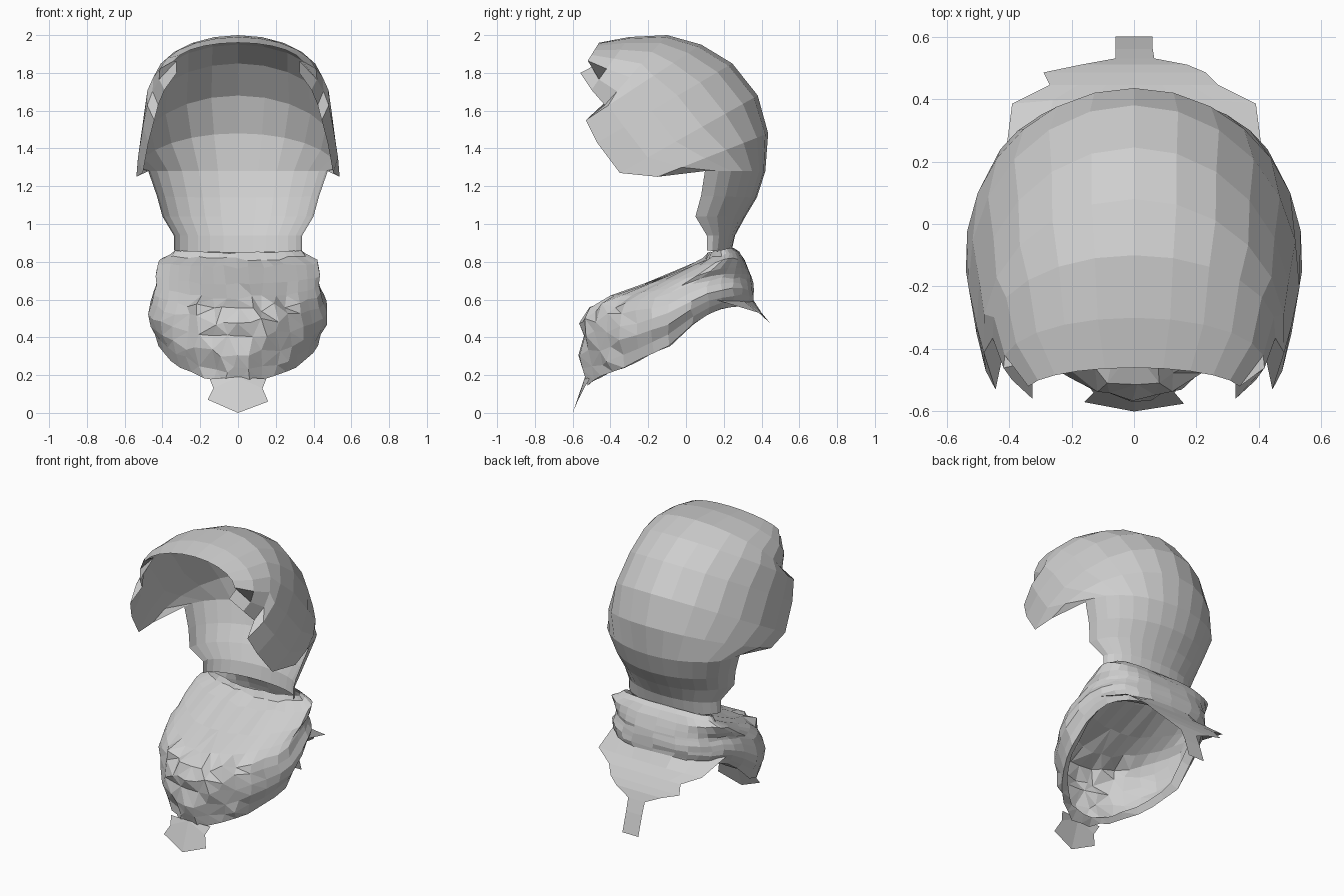
import bpy, bmesh, math, random

if "Cube" in bpy.data.objects:
    bpy.data.objects.remove(bpy.data.objects["Cube"])

random.seed(4)
cloth = bpy.data.materials.new("grey_cloth")
cloth.diffuse_color = (0.62, 0.62, 0.62, 1)
cloth.use_nodes = True
cloth.node_tree.nodes["Principled BSDF"].inputs["Base Color"].default_value = cloth.diffuse_color


def make(name, verts, faces):
    mesh = bpy.data.meshes.new(name)
    mesh.from_pydata(verts, [], faces)
    mesh.materials.append(cloth)
    bm = bmesh.new()
    bm.from_mesh(mesh)
    bmesh.ops.remove_doubles(bm, verts=bm.verts, dist=0.0005)
    bmesh.ops.recalc_face_normals(bm, faces=bm.faces)
    bm.to_mesh(mesh)
    bm.free()
    ob = bpy.data.objects.new(name, mesh)
    bpy.context.collection.objects.link(ob)
    return ob


def grid(name, rows, closed=False):
    n = len(rows[0])
    verts = [p for r in rows for p in r]
    faces = []
    for i in range(len(rows) - 1):
        for j in range(n if closed else n - 1):
            k = (j + 1) % n
            faces.append((i*n + j, i*n + k, (i+1)*n + k, (i+1)*n + j))
    return make(name, verts, faces)


# Hood: arches from the centre line to the torn edge
# centre y, z | edge y, z | widest half-width | end angle
arches = [
    (.24, .85, .11, .86, .34, 90), (.26, .94, .11, .94, .34, 90),
    (.315, 1.04, .05, 1.04, .40, 90), (.375, 1.14, .08, 1.15, .43, 90),
    (.42, 1.28, .10, 1.28, .475, 90), (.435, 1.48, -.15, 1.25, .54, 95),
    (.38, 1.68, -.35, 1.27, .53, 108), (.245, 1.85, -.47, 1.43, .505, 110),
    (.08, 1.95, -.53, 1.55, .485, 114), (-.10, 2.0, -.43, 1.63, .455, 112),
    (-.30, 1.99, -.50, 1.71, .42, 112), (-.46, 1.96, -.56, 1.80, .345, 110),
]
SEG = 7
rows = []
for y0, z0, y1, z1, w, end in arches:
    row = []
    for j in range(-SEG, SEG + 1):
        a = math.radians(end) * j / SEG
        t = (1 - math.cos(a)) / (1 - math.cos(math.radians(end)))
        row.append((w * math.sin(a), y0 + (y1 - y0) * t, z0 + (z1 - z0) * t))
    rows.append(row)
# notch beside the brow tooth
for j in (1, 2 * SEG - 1):
    x, y, z = rows[-1][j]
    rows[-1][j] = (x * .95, -.44, z + .03)
grid("hood", rows)

# Scarf: tilted loops from the neck down to the lower hem
# front y, z | back y, z | half-width | crumple
loops = [
    (.12, .85, .25, .875, .33, .006), (.10, .815, .28, .85, .36, .012),
    (.00, .775, .31, .81, .425, .012), (-.22, .68, .33, .765, .435, .008),
    (-.40, .61, .345, .73, .43, .010), (-.51, .55, .35, .71, .44, .020),
    (-.55, .48, .355, .68, .455, .022), (-.545, .40, .36, .65, .475, .022),
    (-.55, .31, .36, .62, .465, .024), (-.535, .23, .36, .59, .44, .022),
    (-.52, .15, .35, .565, .42, .012), (-.48, .19, .29, .585, .38, .012),
]
N = 32
rows = []
for i, (fy, fz, by, bz, w, crumple) in enumerate(loops):
    row = []
    for j in range(N):
        a = 2 * math.pi * j / N
        s, c = math.sin(a), math.cos(a)
        if c < 0:  # squarer at the back
            s = math.copysign(abs(s) ** .65, s)
            c = -abs(c) ** .8
        x = w * s * (1 - .22 * max(c, 0))
        y = (fy + by) / 2 + (fy - by) / 2 * c
        z = (fz + bz) / 2 + (fz - bz) / 2 * c
        # hem lifts over the shoulders
        z += .07 * i / 10 * math.sin(math.pi * max(0, -c))
        k = crumple * (1 if c > .6 else .35)
        row.append((x + random.uniform(-k, k), y + random.uniform(-k, k),
                    z + random.uniform(-k, k)))
    rows.append(row)
scarf = grid("scarf", rows, True)
# creased folds: split the quads into triangles
bm = bmesh.new()
bm.from_mesh(scarf.data)
bmesh.ops.triangulate(bm, faces=[f for f in bm.faces
                                 if f.calc_center_median().y < -.3])
bm.to_mesh(scarf.data)
bm.free()

# Pointed tip hanging at the front
make("front_tip",
     [(-.15, -.51, .18), (0, -.535, .19), (.15, -.51, .18), (.13, -.54, .13),
      (.16, -.575, .06), (0, -.6, 0), (-.16, -.57, .07), (-.13, -.54, .13)],
     [(0, 1, 7), (1, 2, 3), (1, 3, 4, 5), (1, 5, 6, 7)])

# Ragged tail at the back: left x, right x, centre y, z, wrap at the sides
tail = [
    (-.42, .42, .355, .60, .20), (-.39, .39, .40, .53, .015),
    (-.27, .27, .445, .475, 0), (-.29, .23, .485, .42, 0),
    (-.17, .17, .51, .38, 0), (-.06, .065, .53, .33, 0),
    (-.06, .06, .56, .25, 0), (-.06, .06, .60, .12, 0),
]
grid("back_tail", [[(l + (r - l) * k / 6, y - wrap * abs(k / 3 - 1) ** 3, z)
                    for k in range(7)] for l, r, y, z, wrap in tail])
